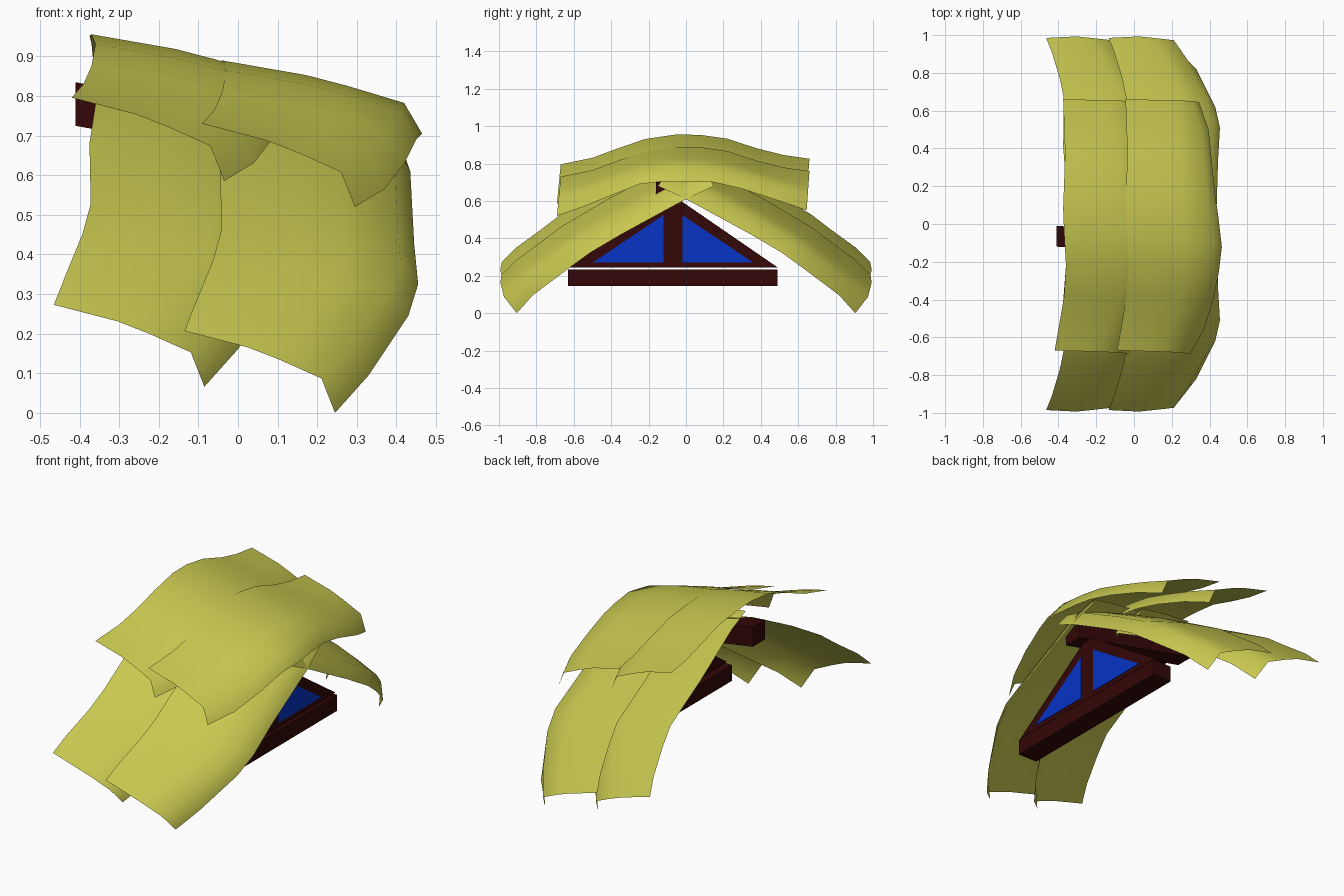
import bpy
import bmesh
from mathutils import Vector

cube = bpy.data.objects.get("Cube")
if cube:
    bpy.data.objects.remove(cube, do_unlink=True)


def make_material(name, colour):
    material = bpy.data.materials.new(name)
    material.use_nodes = True
    material.diffuse_color = (*colour, 1)
    material.node_tree.nodes["Principled BSDF"].inputs["Base Color"].default_value = (*colour, 1)
    return material


thatch = make_material("olive thatch", (0.57, 0.57, 0.08))
timber = make_material("dark red timber", (0.034, 0.002, 0.002))
glass = make_material("blue pane", (0.002, 0.033, 0.56))


def make_object(name, bm, material, smooth=False):
    mesh = bpy.data.meshes.new(name)
    bm.to_mesh(mesh)
    bm.free()
    mesh.materials.append(material)
    for polygon in mesh.polygons:
        polygon.use_smooth = smooth
    obj = bpy.data.objects.new(name, mesh)
    bpy.context.scene.collection.objects.link(obj)
    return obj


# Leaf cross-section: fraction across the width and fraction of the curled drop
LEAF_SECTION = [(0, 0), (0.42, 0.2), (0.63, 0.35), (0.91, 0.58), (1, 1)]
# How far each section point of the eaves row moves along the slope
EAVES_RUN = [0, -0.1, 0, 0.15, 1]
# Each leaf overlaps the previous one by this step
STEP = Vector((-0.33, 0, 0.066))


def leaf(name, high_edge, low_edge, shift, side=1, eaves=False):
    """Loft the curled section between the high edge and the drooping edge."""
    bm = bmesh.new()
    rows = []
    for number, (high, low) in enumerate(zip(high_edge, low_edge)):
        a, b = Vector(high) + shift, Vector(low) + shift
        row = []
        for (across, drop), run in zip(LEAF_SECTION, EAVES_RUN):
            along = run if eaves and number == 0 else drop
            y = a.y + (b.y - a.y) * along
            z = a.z + (b.z - a.z) * drop
            row.append(bm.verts.new((a.x + (b.x - a.x) * across, y * side, z)))
        rows.append(row)
    for r0, r1 in zip(rows, rows[1:]):
        for i in range(len(r0) - 1):
            quad = [r0[i], r0[i + 1], r1[i + 1], r1[i]]
            bm.faces.new(quad if side > 0 else quad[::-1])
    return make_object(name, bm, thatch, smooth=True)


def prism(name, outline, x0, x1, material):
    """Extrude a (y, z) outline along x."""
    bm = bmesh.new()
    face = bm.faces.new([bm.verts.new((x0, y, z)) for y, z in outline])
    grown = bmesh.ops.extrude_face_region(bm, geom=[face])
    moved = [v for v in grown["geom"] if isinstance(v, bmesh.types.BMVert)]
    bmesh.ops.translate(bm, verts=moved, vec=(x1 - x0, 0, 0))
    bmesh.ops.recalc_face_normals(bm, faces=bm.faces)
    return make_object(name, bm, material)


# Edges of a slope leaf, from the eaves up past the ridge
slope_high = [(-0.135, -0.985, 0.207), (-0.105, -0.91, 0.283), (-0.063, -0.77, 0.385),
              (-0.042, -0.67, 0.462), (-0.045, -0.41, 0.615), (-0.02, -0.09, 0.78),
              (0, 0.06, 0.82)]
slope_low = [(0.245, -0.905, 0), (0.33, -0.82, 0.095), (0.43, -0.62, 0.245),
             (0.455, -0.51, 0.325), (0.445, -0.34, 0.425), (0.435, 0, 0.61),
             (0.41, 0.15, 0.68)]

# Edges of a ridge leaf, arching from front to back
ridge_high = [(-0.09, -0.67, 0.73), (-0.06, -0.5, 0.765), (-0.04, -0.38, 0.81),
              (-0.03, -0.22, 0.865), (-0.04, -0.05, 0.89), (-0.045, 0.08, 0.887),
              (-0.04, 0.22, 0.867), (-0.035, 0.38, 0.815), (-0.04, 0.52, 0.78),
              (-0.045, 0.66, 0.76)]
ridge_low = [(0.295, -0.69, 0.52), (0.37, -0.56, 0.565), (0.42, -0.4, 0.63),
             (0.45, -0.25, 0.69), (0.465, -0.12, 0.705), (0.445, 0.05, 0.705),
             (0.43, 0.15, 0.7), (0.415, 0.3, 0.665), (0.395, 0.5, 0.6),
             (0.345, 0.645, 0.55)]

# Two overlapping leaves on each slope and along the ridge
for index, place in enumerate(("lower", "upper")):
    shift = STEP * index
    leaf(f"front_{place}_leaf", slope_high, slope_low, shift, eaves=True)
    leaf(f"back_{place}_leaf", slope_high, slope_low, shift, side=-1, eaves=True)
    leaf(f"ridge_{place}_leaf", ridge_high, ridge_low, shift)

# Ridge beam, sloping down and slightly skewed towards the gable
beam = prism("ridge_beam", [(-0.12, 0.725), (-0.01, 0.725), (-0.01, 0.835), (-0.12, 0.835)],
             -0.41, 0.34, timber)
for vertex in beam.data.vertices:
    run = vertex.co.x + 0.41
    vertex.co.z -= run * 0.185
    vertex.co.y -= run * 0.055

# Tie beam and gable wall
prism("tie_beam", [(-0.63, 0.145), (0.49, 0.145), (0.49, 0.235), (-0.63, 0.235)],
      0.155, 0.275, timber)
prism("gable_wall", [(-0.63, 0.245), (0.49, 0.245), (-0.07, 0.63)], 0.185, 0.265, timber)

# Triangular panes either side of the post
CENTRE = -0.07
for side, name in ((-1, "front"), (1, "back")):
    outline = [(CENTRE + side * y, z) for y, z in ((0.05, 0.27), (0.43, 0.27), (0.05, 0.525))]
    prism(f"{name}_pane", outline, 0.262, 0.268, glass)
